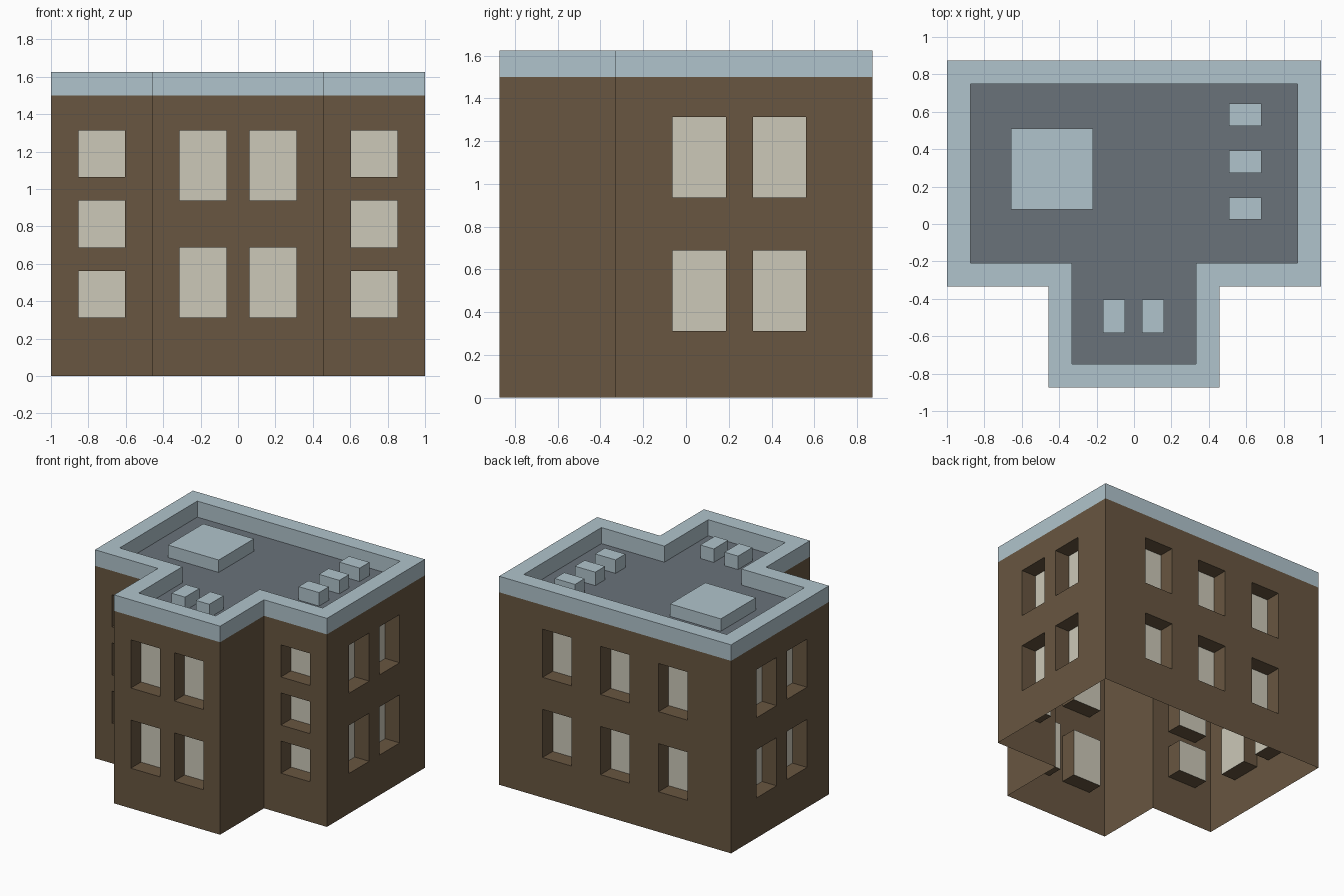
import bpy
from mathutils import Vector

if "Cube" in bpy.data.objects:
    bpy.data.objects.remove(bpy.data.objects["Cube"])

WALL_TOP, PARAPET_TOP, INSET, DEPTH, WIN_W = 1.5, 1.625, 0.125, 0.125, 0.25


def material(name, rgb):
    m = bpy.data.materials.new(name)
    m.diffuse_color = (*rgb, 1)
    m.use_nodes = True
    m.node_tree.nodes["Principled BSDF"].inputs["Base Color"].default_value = m.diffuse_color
    return m


BRICK = material("brown wall", (0.138, 0.093, 0.052))
GLASS = material("cream window", (0.604, 0.578, 0.479))
TRIM = material("pale blue trim", (0.434, 0.550, 0.604))
ROOF = material("grey roof", (0.144, 0.168, 0.195))


def make(name, faces, mat):
    """Object from a list of faces, each a list of points; shared points merged."""
    index, verts, polys = {}, [], []
    for f in faces:
        ids = []
        for p in f:
            key = tuple(round(c, 5) for c in p)
            if key not in index:
                index[key] = len(verts)
                verts.append(key)
            ids.append(index[key])
        polys.append(ids)
    me = bpy.data.meshes.new(name)
    me.from_pydata(verts, [], polys)
    me.materials.append(mat)
    ob = bpy.data.objects.new(name, me)
    bpy.context.collection.objects.link(ob)
    return ob


def t_outline(d, z):
    """Counterclockwise T footprint, moved inward by d."""
    x, w, back, mid, front = 1 - d, 0.457 - d, 0.873 - d, -0.333 + d, -0.873 + d
    pts = [(-w, front), (w, front), (w, mid), (x, mid),
           (x, back), (-x, back), (-x, mid), (-w, mid)]
    return [Vector((a, b, z)) for a, b in pts]


def ring(a, b):
    """Quads joining two outlines."""
    n = len(a)
    return [[a[i], a[(i + 1) % n], b[(i + 1) % n], b[i]] for i in range(n)]


def wall(p0, p1, cols, rows):
    """Wall sheet with recessed windows; returns wall faces and pane faces."""
    d = (p1 - p0).normalized()
    inward = Vector((-d.y, d.x, 0)) * DEPTH
    spans = [(c - WIN_W / 2, c + WIN_W / 2) for c in cols]
    us = sorted([0, (p1 - p0).length] + [u for s in spans for u in s])
    zs = sorted([0, WALL_TOP] + [z for r in rows for z in r])
    sheet, panes = [], []
    for i in range(len(us) - 1):
        for j in range(len(zs) - 1):
            quad = [p0 + d * u + Vector((0, 0, z)) for u, z in
                    ((us[i], zs[j]), (us[i + 1], zs[j]),
                     (us[i + 1], zs[j + 1]), (us[i], zs[j + 1]))]
            if i % 2 and j % 2:
                pane = [q + inward for q in quad]
                sheet += ring(quad, pane)
                panes.append(pane)
            else:
                sheet.append(quad)
    return sheet, panes


# Walls with window recesses (open underneath)
TALL = [(0.3125, 0.6875), (0.9375, 1.3125)]
SHORT = [(0.3125, 0.5625), (0.6875, 0.9375), (1.0625, 1.3125)]
layout = [([0.2695, 0.6445], TALL), ([], []), ([0.2715], SHORT),
          ([0.3955, 0.7705], TALL), ([0.5, 1.0, 1.5], TALL),
          ([0.4355, 0.8105], TALL), ([0.2715], SHORT), ([], [])]
base = t_outline(0, 0)
sheets, panes = [], []
for i, (cols, rows) in enumerate(layout):
    s, p = wall(base[i], base[(i + 1) % 8], cols, rows)
    sheets += s
    panes += p
make("walls", sheets, BRICK)
make("window_panes", panes, GLASS)

# Parapet: outer band, flat top, inner band
loops = [t_outline(0, WALL_TOP), t_outline(0, PARAPET_TOP),
         t_outline(INSET, PARAPET_TOP), t_outline(INSET, WALL_TOP)]
make("parapet", [f for a, b in zip(loops, loops[1:]) for f in ring(a, b)], TRIM)

# Sunken roof
make("roof", [loops[3]], ROOF)


# Roof-top boxes
def roof_box(name, x0, x1, y0, y1, top):
    low, high = [[Vector((x, y, z)) for x, y in
                  ((x0, y0), (x1, y0), (x1, y1), (x0, y1))] for z in (WALL_TOP, top)]
    make(name, ring(low, high) + [high], TRIM)


roof_box("large_roof_unit", -0.657, -0.22, 0.077, 0.51, 1.597)
for k in range(3):
    y = 0.083 + 0.25 * k
    roof_box(f"side_vent_{k + 1}", 0.507, 0.683, y - 0.06, y + 0.06, 1.605)
for k, x in enumerate((-0.107, 0.102)):
    roof_box(f"front_vent_{k + 1}", x - 0.058, x + 0.058, -0.582, -0.405, 1.605)
